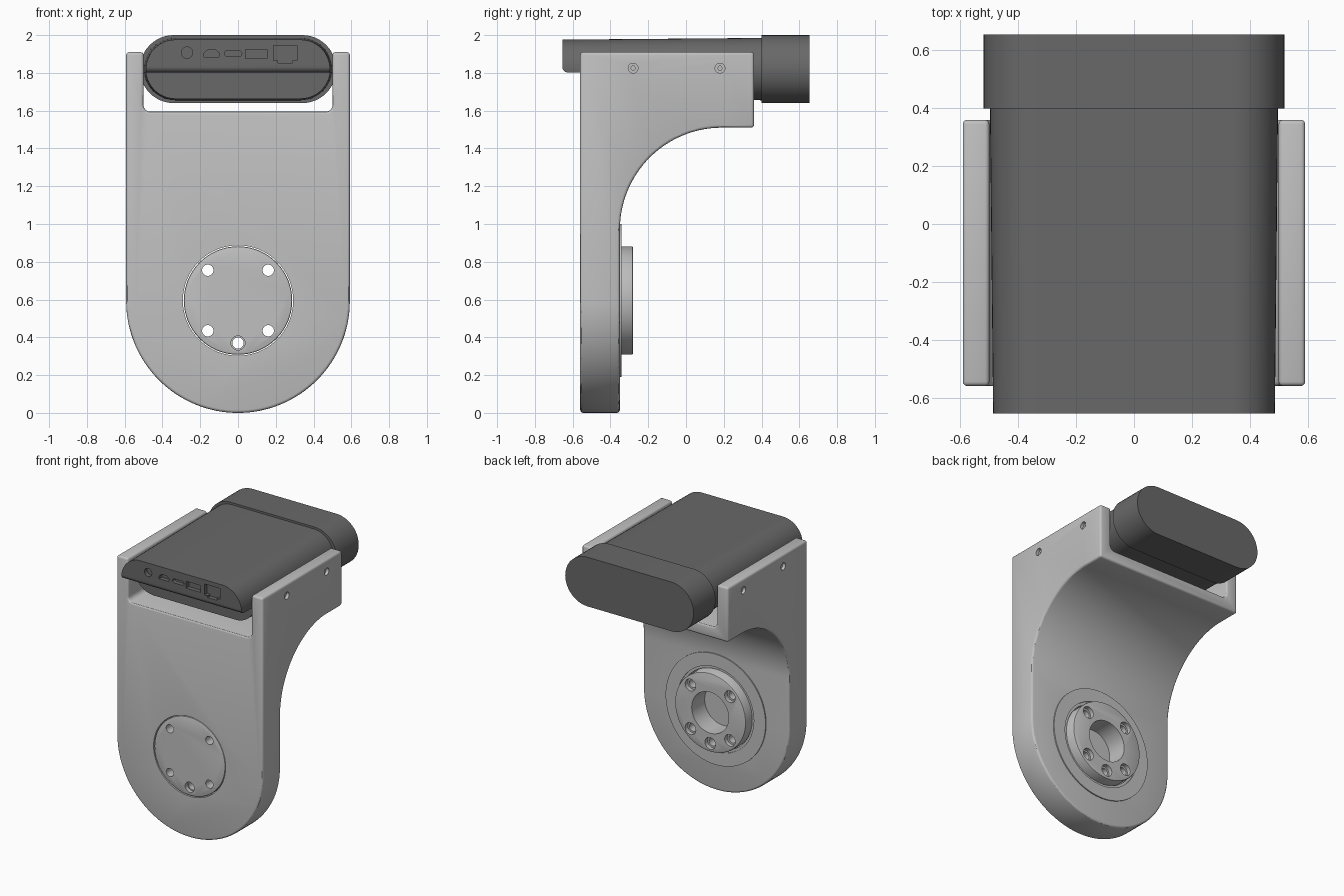
import bpy, bmesh, math
from mathutils import Vector

if "Cube" in bpy.data.objects:
    bpy.data.objects.remove(bpy.data.objects["Cube"], do_unlink=True)


def material(name, value):
    m = bpy.data.materials.new(name)
    m.use_nodes = True
    colour = (value, value, value, 1)
    m.diffuse_color = colour
    bsdf = m.node_tree.nodes["Principled BSDF"]
    bsdf.inputs["Base Color"].default_value = colour
    bsdf.inputs["Roughness"].default_value = 0.6
    return m


light_grey = material("light grey", 0.53)
dark_grey = material("dark grey", 0.14)


def arc(cx, cy, r, start, end, n=24):
    angles = [math.radians(start + (end - start) * i / n) for i in range(n + 1)]
    return [(cx + r * math.cos(a), cy + r * math.sin(a)) for a in angles]


def circle(cx, cz, r, n=48):
    return arc(cx, cz, r, 0, 360 - 360 / n, n - 1)


def rect(x, z, w, h):
    return [(x - w / 2, z - h / 2), (x + w / 2, z - h / 2),
            (x + w / 2, z + h / 2), (x - w / 2, z + h / 2)]


def capsule(half_w, half_h, cx=0, cz=1.82):
    d = half_w - half_h
    return arc(cx + d, cz, half_h, -90, 90) + arc(cx - d, cz, half_h, 90, 270)


def loft(name, first, last, a, b, mat, axis="y"):
    """Solid between two matching outlines placed at a and b along the axis."""
    place = (lambda p, t: Vector((p[0], t, p[1]))) if axis == "y" else \
            (lambda p, t: Vector((t, p[0], p[1])))
    bm = bmesh.new()
    v0 = [bm.verts.new(place(p, a)) for p in first]
    v1 = [bm.verts.new(place(p, b)) for p in last]
    bm.faces.new(v0)
    bm.faces.new(v1)
    for i in range(len(v0)):
        j = (i + 1) % len(v0)
        bm.faces.new((v0[i], v0[j], v1[j], v1[i]))
    bmesh.ops.recalc_face_normals(bm, faces=bm.faces)
    mesh = bpy.data.meshes.new(name)
    bm.to_mesh(mesh)
    bm.free()
    mesh.materials.append(mat)
    obj = bpy.data.objects.new(name, mesh)
    bpy.context.collection.objects.link(obj)
    return obj


def prism(name, pts, a, b, mat=light_grey, axis="y"):
    return loft(name, pts, pts, a, b, mat, axis)


def apply(obj, mod):
    bpy.context.view_layer.objects.active = obj
    bpy.ops.object.modifier_apply(modifier=mod.name)


def boolean(obj, cutter, operation="DIFFERENCE"):
    mod = obj.modifiers.new("cut", "BOOLEAN")
    mod.operation = operation
    mod.solver = "EXACT"
    mod.object = cutter
    apply(obj, mod)
    bpy.data.objects.remove(cutter, do_unlink=True)


def bevel(obj, width, segments=3):
    mod = obj.modifiers.new("round", "BEVEL")
    mod.width = width
    mod.segments = segments
    mod.limit_method = "ANGLE"
    mod.angle_limit = math.radians(40)
    mod.use_clamp_overlap = False
    apply(obj, mod)


def smooth(obj):
    bpy.ops.object.select_all(action="DESELECT")
    obj.select_set(True)
    bpy.context.view_layer.objects.active = obj
    bpy.ops.object.shade_smooth_by_angle(angle=math.radians(30))


HUB_Z = 0.595
FRONT, BACK = -0.56, -0.35

# Bracket: side profile with a concave back, trimmed by a front outline
side = [(FRONT, 0), (BACK, 0)] + arc(0.19, 0.97, 0.54, 180, 90, 32) + \
       [(0.36, 1.51), (0.36, 1.91), (FRONT, 1.91)]
bracket = prism("bracket", side, -0.8, 0.8, axis="x")
outline = arc(0, 0.592, 0.592, 180, 360, 64) + [(0.592, 2.1), (0.5, 2.1)] + \
          arc(0.465, 1.63, 0.035, 0, -90, 6) + arc(-0.465, 1.63, 0.035, 270, 180, 6) + \
          [(-0.5, 2.1), (-0.592, 2.1)]
boolean(bracket, prism("trim", outline, -1, 1), "INTERSECT")
bevel(bracket, 0.015)
boolean(bracket, prism("hub_bore", circle(0, HUB_Z, 0.292, 64), -1, 0))

# Screw holes through both arms, each holding a small screw
for y in (-0.28, 0.18):
    boolean(bracket, prism("screw_bore", circle(y, 1.825, 0.026, 24), -1, 1, axis="x"))
    for s, label in ((-1, "right"), (1, "left")):
        screw = prism(label + "_arm_screw", circle(y, 1.825, 0.026, 24),
                      s * 0.503, s * 0.57, axis="x")
        boolean(screw, prism("socket", circle(y, 1.825, 0.012, 6),
                             s * 0.55, s * 0.6, axis="x"))
        smooth(screw)
smooth(bracket)

# Thin ring seated on the back of the bracket
ring = prism("back_ring", circle(0, HUB_Z, 0.405, 72), BACK - 0.005, -0.342)
boolean(ring, prism("ring_bore", circle(0, HUB_Z, 0.31, 64), -1, 1))
smooth(ring)

# Mounting hub with a blind centre recess and five counterbored holes
hub = prism("mounting_hub", circle(0, HUB_Z, 0.287, 64), FRONT, -0.28)
bevel(hub, 0.008, 2)
boolean(hub, prism("recess", circle(0, HUB_Z, 0.15), -0.43, 0))
bolts = [(x, HUB_Z + z) for x in (-0.16, 0.16) for z in (-0.16, 0.16)]
for x, z in bolts + [(0, 0.37)]:
    boolean(hub, prism("bolt_hole", circle(x, z, 0.03, 24), -1, 0))
    boolean(hub, prism("counterbore", circle(x, z, 0.043, 24), -0.31, 0))
boolean(hub, prism("front_counterbore", circle(0, 0.37, 0.037, 24), -1, -0.53))
smooth(hub)

# Device body: slightly tapered capsule, undercut below the front overhang
body = loft("device_body", capsule(0.487, 0.156), capsule(0.498, 0.165),
            -0.655, 0.41, dark_grey)
undercut = [(-1, 1.5), (-0.5, 1.5), (-0.5, 1.802)] + \
           arc(-0.625, 1.832, 0.03, 270, 180, 8) + [(-0.655, 1.85), (-1, 1.85)]
boolean(body, prism("undercut", undercut, -1, 1, dark_grey, "x"))

# Sockets in the front face
ports = [circle(-0.27, 1.907, 0.03, 24),
         [(-0.18, 1.885), (-0.1, 1.885), (-0.1, 1.905), (-0.12, 1.922),
          (-0.16, 1.922), (-0.18, 1.905)],
         capsule(0.046, 0.015, -0.026, 1.902),
         rect(0.096, 1.9, 0.115, 0.05),
         [(0.187, 1.865), (0.212, 1.865), (0.212, 1.852), (0.288, 1.852),
          (0.288, 1.865), (0.312, 1.865), (0.312, 1.945), (0.187, 1.945)]]
for p in ports:
    boolean(body, prism("port", p, -0.7, -0.625, dark_grey))
smooth(body)

# Rear sleeve around the body
cap = prism("rear_cap", capsule(0.52, 0.18), 0.4, 0.655, dark_grey)
smooth(cap)
